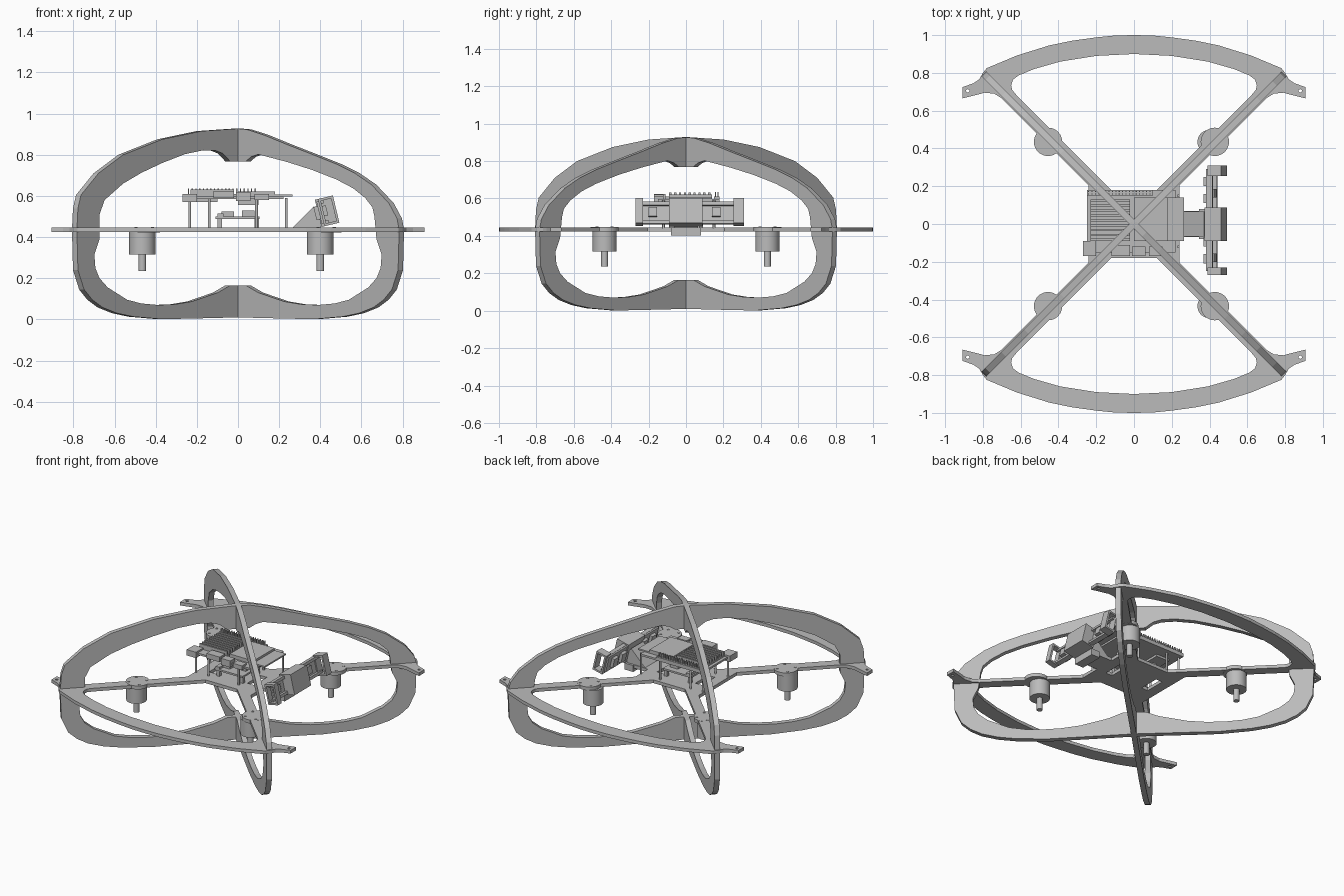
import bpy, bmesh, math
from mathutils import Matrix, Vector

cube = bpy.data.objects.get("Cube")
if cube:
    bpy.data.objects.remove(cube, do_unlink=True)

grey = bpy.data.materials.new("plain_grey")
grey.use_nodes = True
grey.diffuse_color = (0.5, 0.5, 0.5, 1)
grey.node_tree.nodes["Principled BSDF"].inputs["Base Color"].default_value = (0.5, 0.5, 0.5, 1)


def add_object(name, bm):
    mesh = bpy.data.meshes.new(name)
    bm.to_mesh(mesh)
    bm.free()
    mesh.materials.clear()
    mesh.materials.append(grey)
    obj = bpy.data.objects.new(name, mesh)
    bpy.context.collection.objects.link(obj)
    return obj


def boxes(name, bounds, matrix=Matrix()):
    """One object made of boxes given as (x0, x1, y0, y1, z0, z1)."""
    bm = bmesh.new()
    for x0, x1, y0, y1, z0, z1 in bounds:
        place = Matrix.Translation(((x0 + x1) / 2, (y0 + y1) / 2, (z0 + z1) / 2))
        size = Matrix.Diagonal((x1 - x0, y1 - y0, z1 - z0, 1))
        bmesh.ops.create_cube(bm, size=1, matrix=matrix @ place @ size)
    return add_object(name, bm)


def cylinders(name, parts, segments=24):
    """One object made of upright cylinders given as (x, y, radius, z0, z1)."""
    bm = bmesh.new()
    for x, y, radius, z0, z1 in parts:
        bmesh.ops.create_cone(bm, cap_ends=True, segments=segments, radius1=radius,
                              radius2=radius, depth=z1 - z0,
                              matrix=Matrix.Translation((x, y, (z0 + z1) / 2)))
    bm.normal_update()
    for face in bm.faces:
        face.smooth = abs(face.normal.z) < 0.5
    return add_object(name, bm)


def plate(name, outlines, thickness, matrix):
    """Flat sheet cut to an outline; further outlines become holes."""
    curve = bpy.data.curves.new(name, "CURVE")
    curve.dimensions = "2D"
    curve.fill_mode = "BOTH"
    curve.extrude = thickness / 2
    for points in outlines:
        spline = curve.splines.new("POLY")
        spline.points.add(len(points) - 1)
        for target, (u, v) in zip(spline.points, points):
            target.co = (u, v, 0, 1)
        spline.use_cyclic_u = True
    temp = bpy.data.objects.new(name + "_outline", curve)
    bpy.context.collection.objects.link(temp)
    graph = bpy.context.evaluated_depsgraph_get()
    mesh = bpy.data.meshes.new_from_object(temp.evaluated_get(graph))
    bm = bmesh.new()
    bm.from_mesh(mesh)
    bpy.data.objects.remove(temp, do_unlink=True)
    bpy.data.meshes.remove(mesh)
    bmesh.ops.remove_doubles(bm, verts=bm.verts, dist=0.0001)
    bmesh.ops.recalc_face_normals(bm, faces=bm.faces)
    for face in bm.faces:
        face.smooth = False
        face.material_index = 0
    bm.transform(matrix)
    return add_object(name, bm)


def flip(points, sx, sy):
    return [(x * sx, y * sy) for x, y in points]


def circle(x, y, radius):
    return [(x + radius * math.cos(a * math.pi / 6), y + radius * math.sin(a * math.pi / 6))
            for a in range(12)]


def rect(x0, x1, y0, y1):
    return [(x0, y0), (x1, y0), (x1, y1), (x0, y1)]


# Horizontal frame: arcs, ears, arms, centre plate and camera tongue
edge = [(.1, .998), (.2, .988), (.33, .97), (.45, .945), (.62, .892), (.78, .825), (.8, .8),
        (.82, .765), (.85, .745), (.907, .725), (.907, .665), (.79, .695), (.74, .69),
        (.7, .665), (.24, .205), (.24, .07)]
tongue = [(.38, .07), (.38, -.07)]
outer = ([(0, 1)] + edge + tongue + flip(edge, 1, -1)[::-1] + [(0, -1)]
         + flip(edge, -1, -1) + flip(edge, -1, 1)[::-1])
window = [(.2, .89), (.39, .86), (.53, .82), (.61, .787), (.64, .765), (.65, .735),
          (.645, .71), (.62, .68), (.12, .18)]
back_hole = [(0, .9)] + window + flip(window, -1, 1)[::-1]
corners = [(sx, sy) for sx in (-1, 1) for sy in (-1, 1)]
holes = [back_hole, flip(back_hole, 1, -1), circle(.33, 0, .012),
         rect(-.17, -.12, -.07, .07), rect(.12, .17, -.07, .07)]
holes += [circle(.88 * sx, .705 * sy, .009) for sx, sy in corners]
plate("frame_plate", [outer] + holes, .022, Matrix.Translation((0, 0, .435)))

# Two upright guard rings on the diagonals, higher at the rear side
ring_outer = [(0, .928), (.055, .923), (.14, .895), (.25, .85), (.37, .803), (.49, .755),
              (.58, .71), (.66, .655), (.745, .565), (.785, .49), (.795, .435), (.79, .24),
              (.76, .145), (.72, .095), (.67, .058), (.6, .03), (.52, .013), (.38, .001),
              (.2, .005), (0, .01), (-.2, .005), (-.38, .001), (-.52, .013), (-.6, .03),
              (-.67, .058), (-.72, .095), (-.76, .145), (-.79, .24), (-.795, .435),
              (-.79, .54), (-.775, .605), (-.69, .71), (-.57, .8), (-.38, .875), (-.19, .915)]
ring_lower = [(.685, .39), (.71, .315), (.705, .25), (.685, .2), (.645, .155), (.55, .095),
              (.48, .077), (.4, .07), (.32, .073), (.235, .087), (.11, .13), (.05, .165)]
ring_inner = ([(-.05, .768), (.05, .768), (.075, .79), (.11, .802), (.25, .765), (.37, .727),
               (.49, .68), (.57, .638), (.63, .59), (.665, .545), (.675, .5)]
              + ring_lower + flip(ring_lower, -1, 1)[::-1]
              + [(-.685, .51), (-.66, .58), (-.57, .66), (-.48, .713), (-.38, .76),
                 (-.27, .803), (-.18, .822), (-.12, .82), (-.085, .806)])
root = math.sqrt(2)
upright = Matrix.Rotation(math.pi / 2, 4, "X")
for name, turn in (("guard_ring_a", 45), ("guard_ring_b", -45)):
    plate(name, [flip(ring_outer, root, 1), flip(ring_inner, root, 1)], .034,
          Matrix.Rotation(math.radians(turn), 4, "Z") @ upright)

# Motors with mounting pads, screws and shafts
for x, pad_x, side in ((-.465, -.455, "right"), (.4, .428, "left")):
    for y, end in ((-.435, "front"), (.435, "back")):
        tag = end + "_" + side
        cylinders("motor_pad_" + tag, [(pad_x, y, .075, .423, .447)], 32)
        cylinders("motor_screws_" + tag, [(pad_x + a * .04, y + b * .04, .008, .44, .45)
                                          for a, b in corners], 10)
        cylinders("motor_body_" + tag, [(x, y, .064, .316, .425)], 32)
        cylinders("motor_shaft_" + tag, [(x, y, .019, .235, .32)], 16)

# Computer board on standoffs
boxes("main_board", [(-.25, .22, -.15, .18, .585, .598)])
boxes("side_board", [(.17, .265, -.09, .14, .597, .607)])
cylinders("standoffs", [(x, y, .007, .44, .59) for x in (-.235, -.14, .09, .235)
                        for y in (-.12, .15)], 10)
boxes("front_connectors", [(-.27, -.2, -.17, -.09, .57, .61), (-.12, -.02, -.17, -.11, .59, .625),
                           (-.01, .06, -.17, -.12, .575, .62), (.08, .15, -.17, -.12, .58, .61)])
boxes("header_strip", [(-.25, .1, .15, .18, .598, .61)])
boxes("header_pins", [(x, x + .006, y, y + .006, .605, .635)
                      for x in [-.243 + .018 * i for i in range(19)] for y in (.155, .169)])
boxes("heat_sink", [(-.23, -.02, -.09, .13, .598, .608)]
      + [(-.23, -.02, y, y + .012, .605, .632) for y in [-.09 + .026 * i for i in range(9)]])
boxes("processor_cover", [(0, .18, -.09, .14, .598, .622)])
boxes("underside_chips", [(0, .1, -.05, .05, .555, .588), (-.2, -.1, 0, .1, .57, .588)])

# Small control board below the computer
boxes("control_board", [(-.11, .105, -.1, .1, .488, .5)])
boxes("control_chips", [(-.08, -.02, -.06, .02, .5, .525), (.02, .08, -.03, .06, .5, .53),
                        (-.1, -.07, -.1, .1, .5, .515)])
boxes("control_feet", [(x, x + .022, y, y + .022, .44, .49) for x in (-.1, .08) for y in (-.09, .07)])

# Camera bracket and tilted sensor bar
plate("camera_bracket", [[(.265, .446), (.4, .446), (.42, .5), (.37, .55)]], .13, upright)
boxes("bracket_foot", [(.345, .41, -.08, .08, .402, .446)])
pivot = Vector((.443, 0, .528))
tilt = (Matrix.Translation(pivot) @ Matrix.Rotation(math.radians(-13.5), 4, "Y"))
boxes("camera_body", [(-.055, .035, -.09, .088, -.068, .068)], tilt)
boxes("camera_board", [(-.05, -.036, -.25, .29, -.055, .058)], tilt)
boxes("camera_rails", [(-.04, -.015, -.25, .29, z, z + .018) for z in (-.06, .042)], tilt)
boxes("camera_parts", [(-.07, -.035, y, y + .05, -.03, .035) for y in (-.21, -.12, .11, .2)]
      + [(-.036, -.01, y, y + .045, -.02, .03) for y in (-.2, .14)], tilt)
for name, y0, y1 in (("camera_end_right", -.27, -.23), ("camera_end_left", .255, .31)):
    boxes(name, [(-.04, .035, y0, y1, -.068, -.056), (-.04, .035, y0, y1, .056, .068),
                 (-.04, -.028, y0, y1, -.06, .06), (.023, .035, y0, y1, -.06, .06)], tilt)
